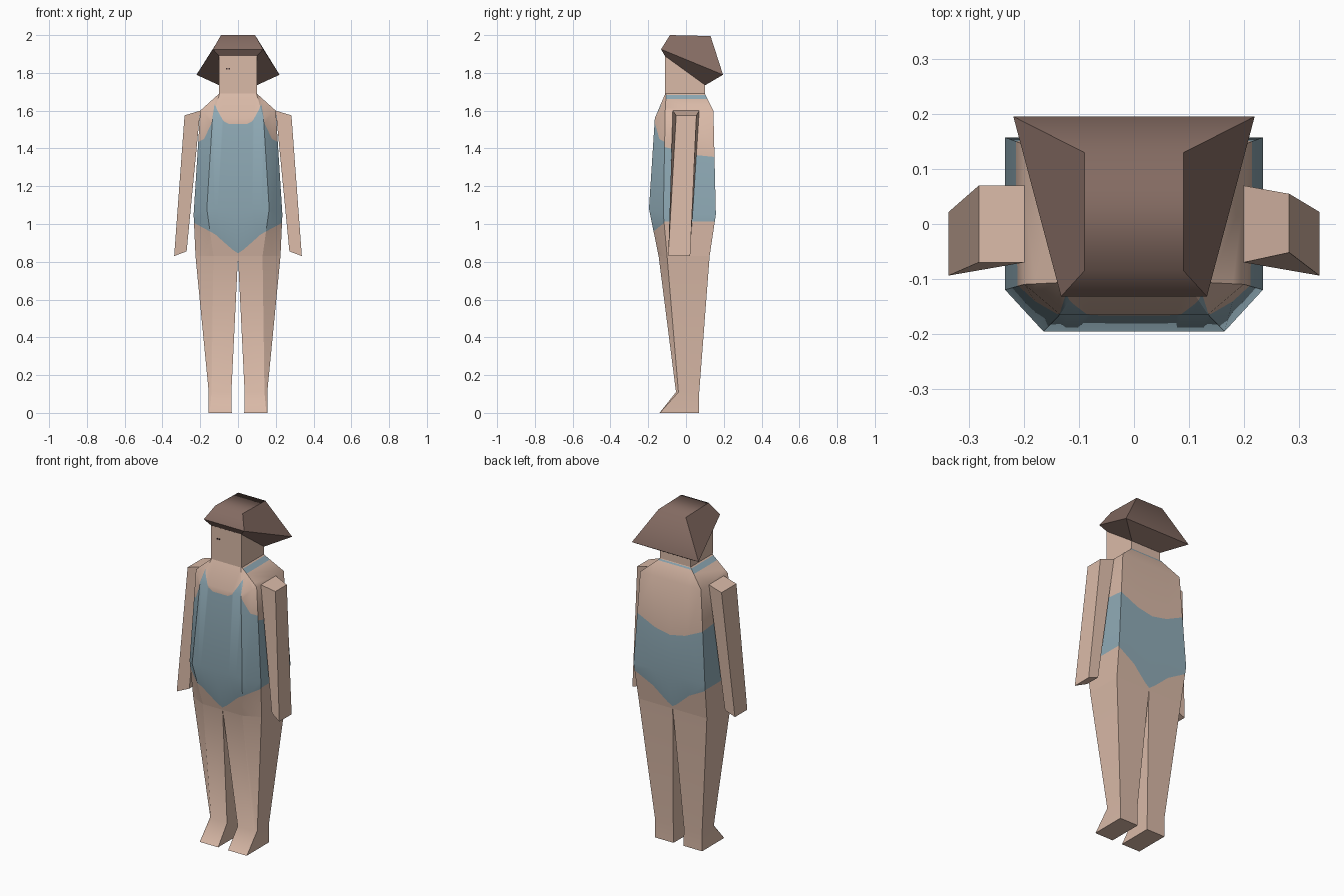
import bpy
import bmesh
from mathutils import Vector

if "Cube" in bpy.data.objects:
    bpy.data.objects.remove(bpy.data.objects["Cube"], do_unlink=True)


def material(name, rgb):
    m = bpy.data.materials.new(name)
    m.use_nodes = True
    m.diffuse_color = (*rgb, 1)
    m.node_tree.nodes["Principled BSDF"].inputs["Base Color"].default_value = (*rgb, 1)
    return m


SKIN = material("skin", (0.70, 0.49, 0.39))
SUIT = material("swimsuit_blue", (0.28, 0.41, 0.475))
HAIR = material("hair_brown", (0.23, 0.147, 0.122))
EYE = material("eye_dark", (0.05, 0.03, 0.03))


def loft(rings):
    """Skin closed rings of points; only edges around inner rings are smooth."""
    bm = bmesh.new()
    loops = [[bm.verts.new(p) for p in ring] for ring in rings]
    n = len(loops[0])
    for a, b in zip(loops, loops[1:]):
        for i in range(n):
            j = (i + 1) % n
            bm.faces.new((a[i], a[j], b[j], b[i]))
    bm.faces.new(loops[0])
    bm.faces.new(loops[-1])
    bmesh.ops.recalc_face_normals(bm, faces=bm.faces)
    for f in bm.faces:
        f.smooth = True
    for e in bm.edges:
        e.smooth = False
    for ring in loops[1:-1]:
        for i in range(n):
            bm.edges.get((ring[i], ring[(i + 1) % n])).smooth = True
    return bm


def finish(bm, name, *mats):
    mesh = bpy.data.meshes.new(name)
    bm.to_mesh(mesh)
    bm.free()
    for m in mats:
        mesh.materials.append(m)
    ob = bpy.data.objects.new(name, mesh)
    bpy.context.collection.objects.link(ob)
    return ob


def rect(x0, x1, y0, y1, z):
    return [(x0, y0, z), (x1, y0, z), (x1, y1, z), (x0, y1, z)]


# Torso: square back, chamfered front corners
def torso_ring(fx, fy, fz, sx, sy, by, z):
    half = [(fx, fy, fz), (sx, sy, z), (sx, by, z)]
    return half + [(-x, y, h) for x, y, h in reversed(half)]


body = loft([
    torso_ring(0.098, -0.11, 1.69, 0.10, -0.105, 0.10, 1.69),
    torso_ring(0.135, -0.165, 1.56, 0.20, -0.11, 0.145, 1.60),
    torso_ring(0.165, -0.196, 1.08, 0.235, -0.12, 0.158, 1.05),
    torso_ring(0.13, -0.145, 0.83, 0.225, -0.10, 0.125, 0.83),
])

# Swimsuit: cut its outline into the torso faces
FRONT, SIDE, BACK, SLOPE, END = range(5)
region = body.faces.layers.int.new("region")
body.normal_update()
for f in body.faces:
    n = f.normal
    if abs(n.z) > 0.9:
        f[region] = END
    elif n.z > 0.5 and abs(n.x) > 0.5:
        f[region] = SLOPE
    elif abs(n.x) > 0.8:
        f[region] = SIDE
    else:
        f[region] = BACK if n.y > 0.5 else FRONT


def cut(reg, axis, lo, hi, co, no):
    faces = [f for f in body.faces if f[region] == reg
             and lo <= f.calc_center_median()[axis] <= hi]
    geom = set(faces)
    for f in faces:
        geom.update(f.edges)
        geom.update(f.verts)
    if faces:
        bmesh.ops.bisect_plane(body, geom=list(geom), dist=1e-5, plane_co=co, plane_no=no)


def height(curve, u):
    for (u0, z0), (u1, z1) in zip(curve, curve[1:]):
        if u0 <= u <= u1:
            return z0 + (z1 - z0) * (u - u0) / (u1 - u0)
    return curve[-1][1] if u > 0 else curve[0][1]


def paint(reg, axis, low, top):
    """Colour the band between two outlines running along an axis."""
    for curve in (low, top):
        for u, z in curve[1:-1]:
            co, no = Vector(), Vector()
            co[axis], no[axis] = u, 1
            cut(reg, axis, -1, 1, co, no)
        for (u0, z0), (u1, z1) in zip(curve, curve[1:]):
            co, no = Vector((0, 0, z0)), Vector((0, 0, u0 - u1))
            co[axis], no[axis] = u0, z1 - z0
            cut(reg, axis, u0, u1, co, no.normalized())
    for f in body.faces:
        if f[region] == reg:
            c = f.calc_center_median()
            if height(low, c[axis]) < c.z < height(top, c[axis]):
                f.material_index = 1


def both(half):
    return [(-u, z) for u, z in reversed(half) if u > 0] + half


def level(z):
    return [(-0.3, z), (0.3, z)]


leg_line = both([(0, 0.845), (0.03, 0.865), (0.07, 0.90), (0.12, 0.945), (0.24, 1.01)])
neckline = both([(0, 1.53), (0.05, 1.53), (0.077, 1.545), (0.108, 1.60),
                 (0.124, 1.635), (0.14, 1.533), (0.18, 1.45), (0.24, 1.42)])
paint(FRONT, 0, leg_line, neckline)
paint(BACK, 0, leg_line, both([(0, 1.28), (0.1, 1.30), (0.24, 1.365)]))
paint(SIDE, 1, level(1.012), [(-0.2, 1.43), (0.05, 1.365), (0.2, 1.35)])
# Neck strap
paint(SLOPE, 1, level(1.662), level(1.684))
paint(BACK, 0, level(1.678), level(1.687))
for e in body.edges:
    if len(e.link_faces) == 2 and e.calc_face_angle(0) < 0.05:
        e.smooth = True
finish(body, "torso", SKIN, SUIT)


# Legs with pointed feet
def leg_ring(s, inner, fx, fy, sx, sy, by, z):
    return [(s * x, y, z) for x, y in
            [(inner, fy), (fx, fy), (sx, sy), (sx, by), (inner, by)]]


for s, side in ((1, "left"), (-1, "right")):
    finish(loft([
        leg_ring(s, 0.0, 0.13, -0.145, 0.225, -0.10, 0.125, 0.83),
        leg_ring(s, 0.035, 0.14, -0.053, 0.155, -0.04, 0.07, 0.11),
        leg_ring(s, 0.033, 0.15, -0.14, 0.155, -0.138, 0.07, 0.0),
    ]), side + "_leg", SKIN)

# Arms: the left one narrows a little at the outer shoulder
for s, side, y0, y1 in ((1, "left", -0.052, 0.055), (-1, "right", -0.07, 0.07)):
    top = [(0.20, -0.07, 1.60), (0.283, y0, 1.575), (0.283, y1, 1.575), (0.20, 0.07, 1.60)]
    end = [(0.272, -0.07, 0.855), (0.338, -0.094, 0.83),
           (0.338, 0.022, 0.83), (0.272, 0.022, 0.855)]
    finish(loft([[(s * x, y, z) for x, y, z in r] for r in (top, end)]), side + "_arm", SKIN)

# Head
finish(loft([rect(-0.1, 0.1, -0.11, 0.10, 1.69), rect(-0.1, 0.1, -0.11, 0.10, 1.90)]),
       "head", SKIN)


# Hair: flared bob, tilted down to the back
def hair_ring(fx, fy, fz, bx, by, bz):
    return [(-fx, fy, fz), (fx, fy, fz), (bx, by, bz), (-bx, by, bz)]


hair = loft([
    hair_ring(0.09, -0.085, 2.0, 0.09, 0.13, 1.995),
    hair_ring(0.133, -0.132, 1.925, 0.22, 0.196, 1.79),
    hair_ring(0.10, -0.112, 1.89, 0.10, 0.102, 1.735),
])
for e in hair.edges:
    a, b = (v.co for v in e.verts)
    e.smooth = abs(a.x + b.x) < 1e-4 and min(a.z, b.z) > 1.95
finish(hair, "hair", HAIR)

# Tiny eye marks
for x, side in ((-0.046, "left"), (-0.06, "right")):
    finish(loft([rect(x - 0.004, x + 0.004, -0.112, -0.109, z) for z in (1.817, 1.825)]),
           side + "_eye", EYE)
